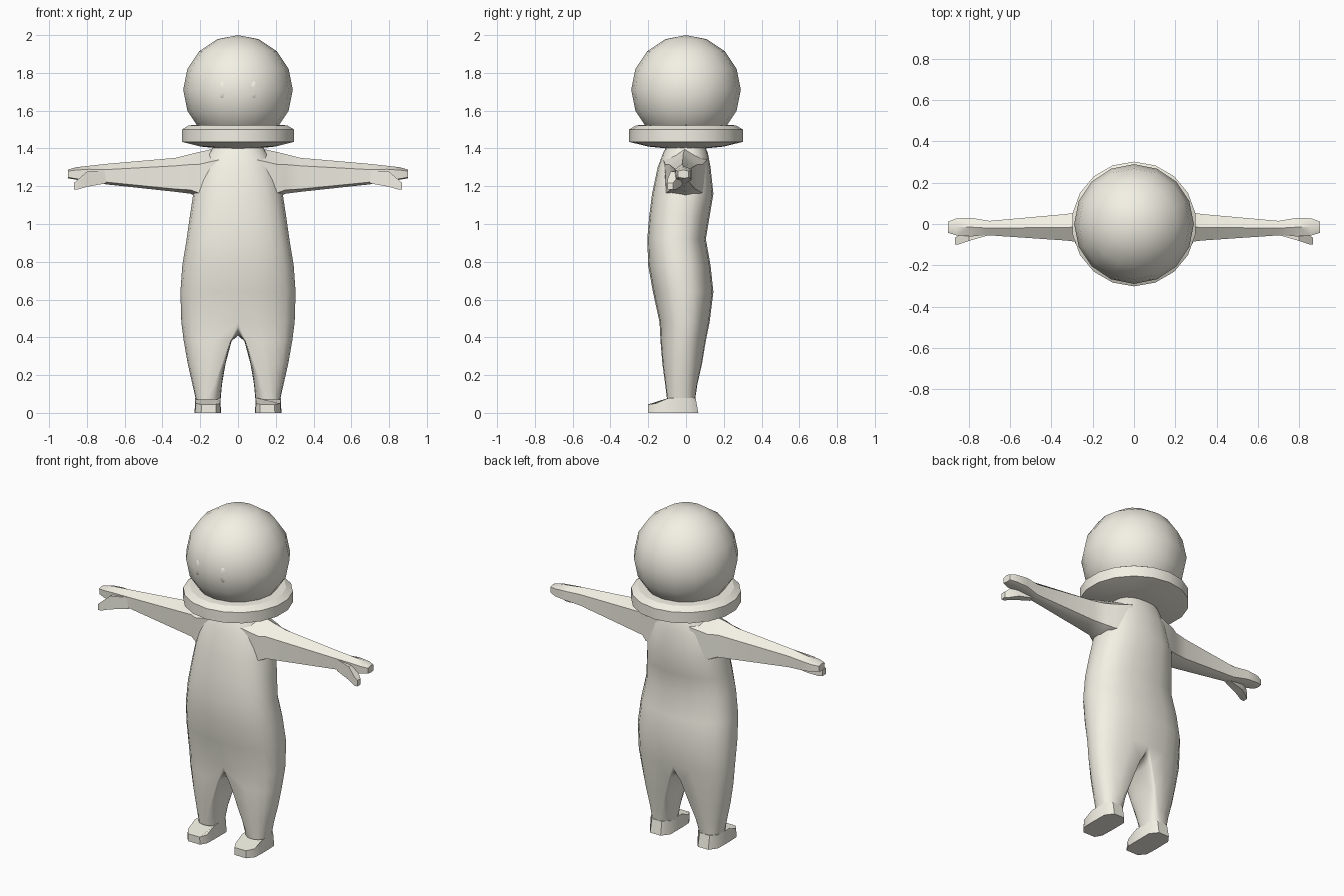
import bpy, bmesh
from math import sin, cos, pi, radians

if "Cube" in bpy.data.objects:
    bpy.data.objects.remove(bpy.data.objects["Cube"])

CREAM = bpy.data.materials.new("cream")
CREAM.diffuse_color = (.90, .88, .78, 1)
CREAM.use_nodes = True
CREAM.node_tree.nodes["Principled BSDF"].inputs["Base Color"].default_value = CREAM.diffuse_color


def finish(name, bm, angle=35, mirror=False):
    bmesh.ops.remove_doubles(bm, verts=bm.verts, dist=0.0005)
    bmesh.ops.delete(bm, geom=[v for v in bm.verts if not v.link_faces], context='VERTS')
    bmesh.ops.recalc_face_normals(bm, faces=bm.faces)
    mesh = bpy.data.meshes.new(name)
    bm.to_mesh(mesh)
    bm.free()
    mesh.materials.append(CREAM)
    ob = bpy.data.objects.new(name, mesh)
    bpy.context.collection.objects.link(ob)
    bpy.ops.object.select_all(action='DESELECT')
    bpy.context.view_layer.objects.active = ob
    ob.select_set(True)
    bpy.ops.object.shade_smooth_by_angle(angle=radians(angle))
    if mirror:
        mod = ob.modifiers.new("Mirror", 'MIRROR')
        mod.use_clip = True
    return ob


def loft(bm, rings, caps=True):
    rows = [[bm.verts.new(p) for p in r] for r in rings]
    n = len(rows[0])
    for a, b in zip(rows, rows[1:]):
        for i in range(n):
            j = (i + 1) % n
            bm.faces.new((a[i], a[j], b[j], b[i]))
    if caps:
        bm.faces.new(rows[0])
        bm.faces.new(rows[-1][::-1])


def signed_pow(v, e):
    return (abs(v) ** e) * (1 if v >= 0 else -1)


# Suit body and leg: z, outer x, inner x, leg centre x, front y, back y
ROWS = [
    (1.43, .12, 0, 0, -.09, .09), (1.38, .15, 0, 0, -.12, .115),
    (1.30, .20, 0, 0, -.15, .13), (1.16, .237, 0, 0, -.18, .145),
    (1.04, .255, 0, 0, -.195, .125), (.92, .272, 0, 0, -.205, .105),
    (.78, .295, 0, 0, -.20, .13), (.64, .305, 0, 0, -.175, .145),
    (.48, .30, 0, 0, -.14, .125), (.38, .287, .034, .042, -.135, .105),
    (.26, .266, .066, .085, -.125, .085), (.15, .241, .085, .125, -.11, .06),
    (.07, .223, .092, .157, -.10, .048)]
CROTCH, N = 8, 20
bm = bmesh.new()
rings = []
for k, (z, xo, xi, cx, yf, yb) in enumerate(ROWS):
    ring = []
    for i in range(N):
        t = -pi / 2 + 2 * pi * i / N
        c, s = signed_pow(round(cos(t), 6), .85), signed_pow(sin(t), .85)
        outer = i <= N // 2
        x = cx + (xo - cx if outer else cx - xi) * c
        dip = .07 * abs(c) if k == CROTCH and not outer else 0
        ring.append(bm.verts.new((x, (yf + yb) / 2 + (yb - yf) / 2 * s, z - dip)))
    rings.append(ring)
for k in range(len(rings) - 1):
    a, b = rings[k], rings[k + 1]
    for i in range(N // 2 if k < CROTCH else N):
        j = (i + 1) % N
        bm.faces.new((a[i], a[j], b[j], b[i]))
finish("suit_body", bm, 45, True)

# Feet: outline points x, y with the top height at each
FOOT = [(.115, -.20, .045), (.195, -.20, .045), (.227, -.16, .05), (.23, -.09, .08),
        (.228, .02, .08), (.195, .065, .08), (.125, .065, .08), (.09, .02, .08),
        (.09, -.09, .08), (.092, -.16, .05)]
bm = bmesh.new()
loft(bm, [[(x, y, 0) for x, y, h in FOOT],
          [(.158 + (x - .158) * .95, y if y < 0 else y * .78, h) for x, y, h in FOOT]])
finish("foot", bm, 45, True)


# Arms: x, then front y, back y, ridge z, shoulder line z, lower z, underside z
def arm_ring(x, yf, yb, top, mid, low, under):
    yr = (yf + yb) / 2
    return [(x, yr, top), (x, yf, mid), (x, yf * .95, low),
            (x, yr + .01, under), (x, yb, low), (x, yb, mid)]


ARM = [(.10, -.12, .11, 1.405, 1.34, 1.17, 1.14), (.21, -.11, .085, 1.38, 1.315, 1.165, 1.14),
       (.25, -.09, .06, 1.37, 1.315, 1.18, 1.16),
       (.33, -.08, .048, 1.35, 1.308, 1.185, 1.17), (.70, -.055, .015, 1.318, 1.288, 1.222, 1.21),
       (.79, -.06, .03, 1.308, 1.29, 1.235, 1.225), (.86, -.055, .027, 1.30, 1.285, 1.24, 1.235),
       (.90, -.043, .012, 1.287, 1.28, 1.247, 1.242)]
bm = bmesh.new()
loft(bm, [arm_ring(*r) for r in ARM])
finish("arm", bm, 40, True)

# Thumbs
bm = bmesh.new()
loft(bm, [[(x, y - w, z + h), (x, y + w, z + h), (x, y + w, z - h), (x, y - w, z - h)]
          for x, y, z, w, h in ((.70, -.035, 1.25, .018, .035), (.80, -.055, 1.237, .027, .04),
                                (.85, -.077, 1.208, .022, .026), (.868, -.083, 1.20, .015, .018))])
finish("thumb", bm, 25, True)

# Helmet bubble
bm = bmesh.new()
bmesh.ops.create_uvsphere(bm, u_segments=16, v_segments=8, radius=.29)
bmesh.ops.translate(bm, verts=bm.verts, vec=(0, 0, 1.71))
finish("helmet", bm, 60)

# Collar ring
SEG = 18
bm = bmesh.new()
loft(bm, [[(r * sin(2 * pi * i / SEG), r * cos(2 * pi * i / SEG), z) for i in range(SEG)]
          for r, z in ((.22, 1.525), (.265, 1.522), (.302, 1.50), (.302, 1.435), (.20, 1.41), (.10, 1.40))])
finish("collar", bm, 25)

# Faint eye patches on the front of the helmet
bm = bmesh.new()
bmesh.ops.create_uvsphere(bm, u_segments=10, v_segments=6, radius=1)
for v in bm.verts:
    v.co = (.09 + .03 * v.co.x, -.258 + .012 * v.co.y + .01 * v.co.x, 1.71 + .05 * v.co.z)
finish("eye", bm, 60, True)
